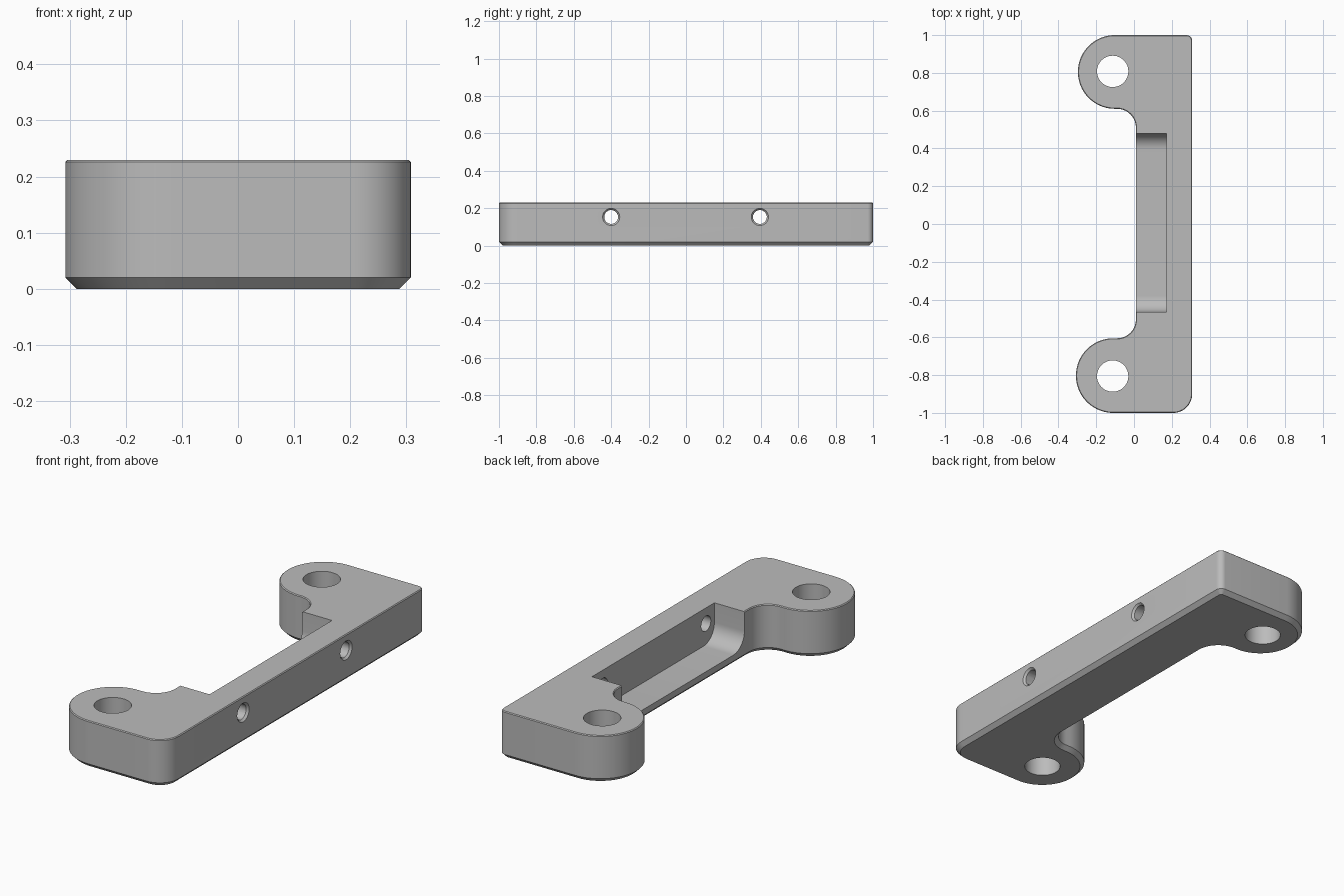
import bpy, bmesh
from math import radians, cos, sin
from mathutils import Matrix

default = bpy.data.objects.get("Cube")
if default:
    bpy.data.objects.remove(default, do_unlink=True)

HEIGHT = 0.23
grey = bpy.data.materials.new("plain_grey")
grey.use_nodes = True
COLOUR = (0.5, 0.5, 0.5, 1)
grey.diffuse_color = COLOUR
grey.node_tree.nodes["Principled BSDF"].inputs["Base Color"].default_value = COLOUR


def arc(cx, cy, r, a0, a1, n):
    steps = [radians(a0 + (a1 - a0) * i / n) for i in range(n + 1)]
    return [(cx + r * cos(a), cy + r * sin(a)) for a in steps]


def loft(name, rings):
    """Skin a stack of equal-length closed rings and cap both ends."""
    bm = bmesh.new()
    loops = [[bm.verts.new(p) for p in ring] for ring in rings]
    for lo, hi in zip(loops, loops[1:]):
        for i in range(len(lo)):
            j = (i + 1) % len(lo)
            bm.faces.new((lo[i], lo[j], hi[j], hi[i]))
    bm.faces.new(loops[0][::-1])
    bm.faces.new(loops[-1])
    bmesh.ops.recalc_face_normals(bm, faces=bm.faces)
    return finish(name, bm)


def finish(name, bm):
    mesh = bpy.data.meshes.new(name)
    bm.to_mesh(mesh)
    bm.free()
    mesh.materials.append(grey)
    ob = bpy.data.objects.new(name, mesh)
    bpy.context.collection.objects.link(ob)
    return ob


def outline(inset, z):
    """Bracket outline as tangent arcs; inner fillets grow with the inset."""
    d = inset
    pts = arc(0.208, -0.9, 0.1 - d, -90, 0, 12)           # front outer corner
    pts += arc(0.278, 0.97, 0.03 - d, 0, 90, 8)           # back outer corner
    pts += arc(-0.102, 0.805, 0.195 - d, 90, 270, 40)     # back ear
    pts += arc(-0.09, 0.51, 0.1 + d, 90, 0, 14)           # back inner fillet
    pts += arc(-0.09, -0.505, 0.1 + d, 0, -90, 14)        # front inner fillet
    pts += arc(-0.11, -0.8025, 0.1975 - d, 90, 270, 40)   # front ear
    return [(x, y, z) for x, y in pts]


def cylinder(name, centre, r1, r2, depth, along_x=False):
    bm = bmesh.new()
    turn = Matrix.Rotation(radians(90), 4, 'Y') if along_x else Matrix()
    bmesh.ops.create_cone(bm, cap_ends=True, segments=48, radius1=r1, radius2=r2,
                          depth=depth, matrix=Matrix.Translation(centre) @ turn)
    return finish(name, bm)


# Body with a wide lower chamfer and a fine upper one
bracket = loft("bracket", [outline(0.02, 0), outline(0, 0.02),
                           outline(0, HEIGHT - 0.004), outline(0.004, HEIGHT)])

# Open pocket with rounded ends in its floor
FLOOR, R = 0.05, 0.085
profile = arc(-0.465 + R, FLOOR + R, R, 180, 270, 12)
profile += arc(0.48 - R, FLOOR + R, R, 270, 360, 12)
profile += [(0.48, 0.3), (-0.465, 0.3)]
cutters = [loft("pocket_cutter", [[(x, y, z) for y, z in profile] for x in (-0.06, 0.172)])]

# Vertical holes in the ears
for y in (0.808, -0.805):
    cutters.append(cylinder("ear_hole_cutter", (-0.113, y, 0.1), 0.083, 0.083, 0.6))

# Countersunk cross holes through the long wall
for y in (0.395, -0.4):
    cutters.append(cylinder("side_hole_cutter", (0.25, y, 0.153), 0.037, 0.037, 0.3, True))
    cutters.append(cylinder("countersink_cutter", (0.308, y, 0.153), 0.037, 0.055, 0.02, True))

bpy.context.view_layer.objects.active = bracket
for cutter in cutters:
    cutter.hide_render = True
    mod = bracket.modifiers.new("cut", 'BOOLEAN')
    mod.operation, mod.solver, mod.object = 'DIFFERENCE', 'EXACT', cutter
    bpy.ops.object.modifier_apply(modifier=mod.name)
    bpy.data.objects.remove(cutter, do_unlink=True)

# Smooth curves, crisp edges
bpy.ops.object.select_all(action='DESELECT')
bracket.select_set(True)
bpy.ops.object.shade_smooth_by_angle(angle=radians(30))
